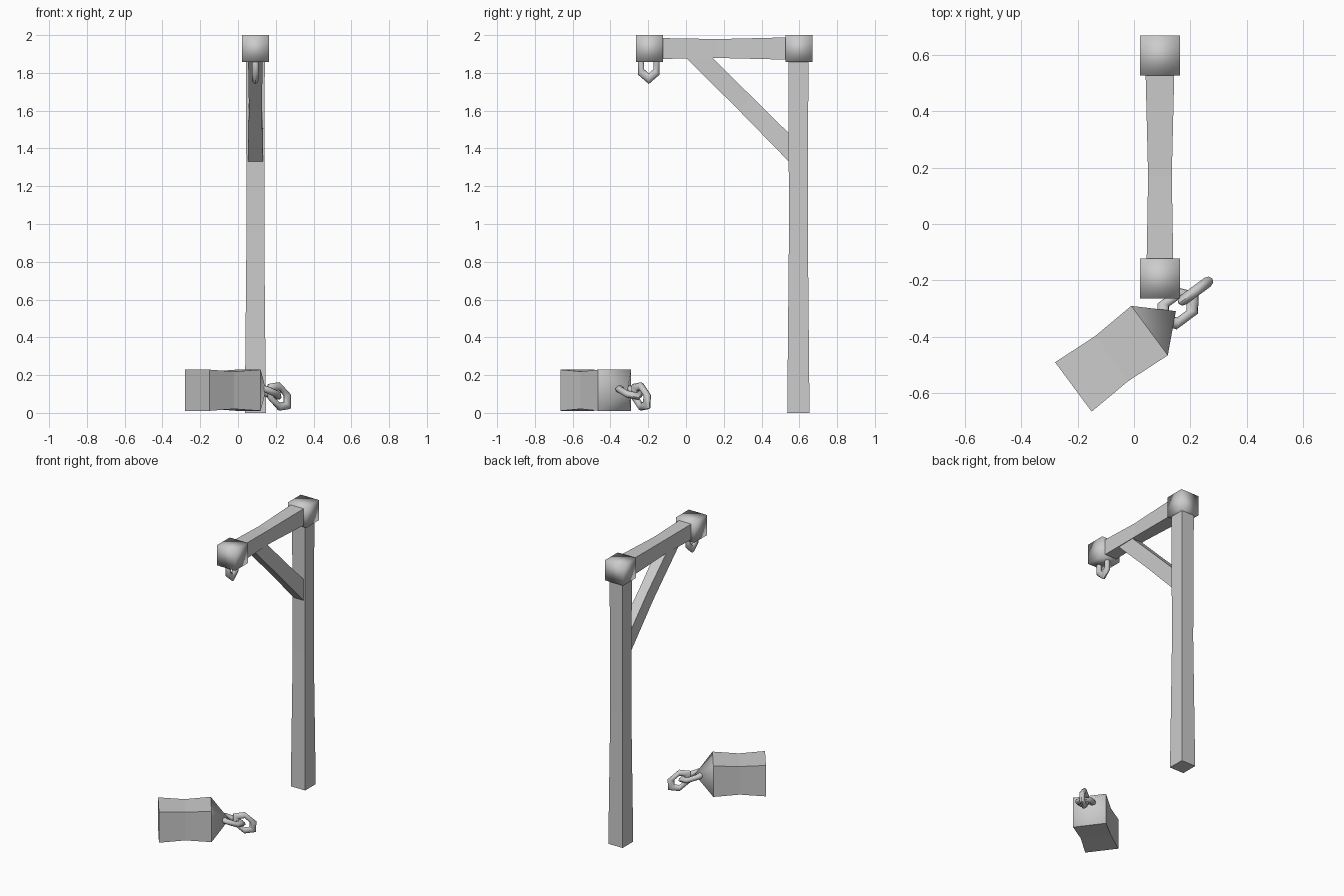
import bpy, bmesh, math
from mathutils import Matrix, Vector

if "Cube" in bpy.data.objects:
    bpy.data.objects.remove(bpy.data.objects["Cube"])

CX = 0.092  # centre line of the frame


def loft(name, rings, smooth_tip=None):
    """Skin four-point rings into a closed solid; an optional tip ends it in a pyramid."""
    bm = bmesh.new()
    rows = [[bm.verts.new(p) for p in r] for r in rings]
    bm.faces.new(rows[0])
    for a, b in zip(rows, rows[1:]):
        for i in range(4):
            j = (i + 1) % 4
            bm.faces.new((a[i], a[j], b[j], b[i]))
    if smooth_tip is None:
        bm.faces.new(rows[-1])
    else:
        tip = bm.verts.new(smooth_tip)
        for i in range(4):
            f = bm.faces.new((rows[-1][i], rows[-1][(i + 1) % 4], tip))
            f.smooth = True
    bmesh.ops.recalc_face_normals(bm, faces=bm.faces)
    mesh = bpy.data.meshes.new(name)
    bm.to_mesh(mesh)
    bm.free()
    ob = bpy.data.objects.new(name, mesh)
    bpy.context.collection.objects.link(ob)
    return ob


def slab_ring(a, b, h):
    """Ring across the frame between two (y, z) points, half width h in x."""
    return [(CX - h, *a), (CX + h, *a), (CX + h, *b), (CX - h, *b)]


def cap(name, y):
    bpy.ops.mesh.primitive_cube_add(size=0.142, location=(CX, y, 1.929))
    bpy.context.object.name = name
    bpy.ops.object.shade_smooth()


def link(name, loc, along, across):
    """Six-sided chain link, long axis 'along', flat in the along/across plane."""
    x = Vector(along).normalized()
    z = x.cross(Vector(across)).normalized()
    y = z.cross(x)
    bpy.ops.mesh.primitive_torus_add(major_segments=6, minor_segments=8,
                                     major_radius=0.047, minor_radius=0.019)
    ob = bpy.context.object
    ob.name = name
    rot = Matrix((x, y, z)).transposed().to_4x4()
    ob.data.transform(rot @ Matrix.Diagonal((1.5, 1, 1, 1)))
    ob.location = loc
    bpy.ops.object.shade_smooth_by_angle(angle=math.radians(50))


# Post and beam, both slightly waisted in the middle
loft("post", [slab_ring((0.595 - h, z), (0.595 + h, z), h - 0.003)
              for z, h in ((0, 0.059), (0.95, 0.05), (1.9, 0.053))])
loft("beam", [slab_ring((y, 1.929 - h), (y, 1.929 + h), h - 0.008)
              for y, h in ((-0.18, 0.056), (0.17, 0.05), (0.58, 0.06))])

# Diagonal brace, ends cut against the beam and post
loft("brace", [slab_ring((-0.01, 1.89), (0.13, 1.89), 0.039),
               slab_ring((0.277, 1.605), (0.347, 1.675), 0.034),
               slab_ring((0.55, 1.325), (0.55, 1.475), 0.04)])

# Square end caps
cap("post_cap", 0.598)
cap("beam_cap", -0.193)

# Waisted block lying on the ground, drawn to a point
ang = math.radians(36.5)
u = Vector((math.cos(ang), math.sin(ang), 0))
v = Vector((-u.y, u.x, 0))
base = Vector((-0.215, -0.578, 0.12))
up = Vector((0, 0, 1))


def block_ring(d, h):
    return [base + u * d + v * (h * s) + up * (h * t)
            for s, t in ((-1, -1), (1, -1), (1, 1), (-1, 1))]


loft("hanging_block", [block_ring(0, 0.109), block_ring(0.168, 0.099),
                       block_ring(0.336, 0.109)], base + u * 0.452)

# Chain links: one under the beam, two on the block
link("beam_link", (CX, -0.197, 1.84), (0, 0, 1), (0, 1, 0))
link("block_link", (0.155, -0.3, 0.112), u - up * 0.35, v)
link("loose_link", (0.218, -0.238, 0.087), u - up * 0.9, up)
